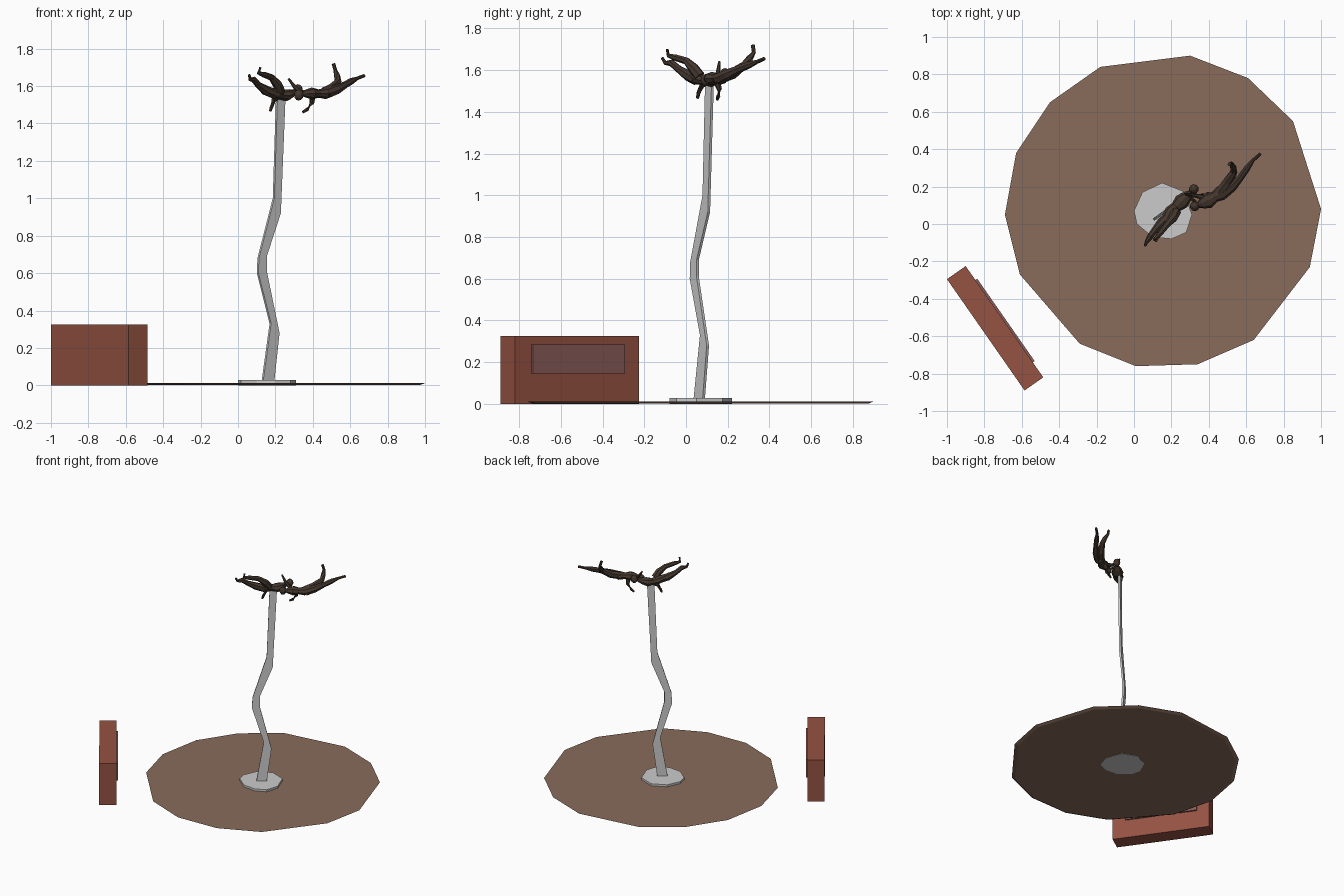
import bpy, bmesh
from math import cos, sin, pi
from mathutils import Vector


def material(name, rgb):
    m = bpy.data.materials.new(name)
    m.diffuse_color = (*rgb, 1)
    return m


EARTH = material("earth", (0.25, 0.15, 0.105))
BRICK = material("brick", (0.30, 0.085, 0.055))
PLATE = material("plate", (0.25, 0.11, 0.10))
BRONZE = material("bronze", (0.06, 0.04, 0.028))


def finish(bm, name, mat=None):
    bmesh.ops.recalc_face_normals(bm, faces=bm.faces)
    me = bpy.data.meshes.new(name)
    bm.to_mesh(me)
    bm.free()
    ob = bpy.data.objects.new(name, me)
    bpy.context.collection.objects.link(ob)
    if mat:
        me.materials.append(mat)
    return ob


def loft(bm, rings):
    """Skin a list of equal-length point rings and cap both ends."""
    vs = [[bm.verts.new(p) for p in r] for r in rings]
    n = len(vs[0])
    for a, b in zip(vs, vs[1:]):
        for i in range(n):
            j = (i + 1) % n
            bm.faces.new((a[i], a[j], b[j], b[i]))
    bm.faces.new(vs[0][::-1])
    bm.faces.new(vs[-1])


def slab(name, outline, z0, z1, mat=None, low_scale=1.0):
    """Extruded outline; the underside may be drawn in towards its centre."""
    c = sum((Vector(p) for p in outline), Vector((0, 0))) / len(outline)
    low = [c + (Vector(p) - c) * low_scale for p in outline]
    bm = bmesh.new()
    loft(bm, [[(p[0], p[1], z0) for p in low], [(p[0], p[1], z1) for p in outline]])
    return finish(bm, name, mat)


def limb(bm, path, sides=7, flat=1.0):
    """Tapered tube through (x, y, z, radius) stations."""
    pts = [Vector(p[:3]) for p in path]
    rings = []
    for i, p in enumerate(pts):
        d = (pts[min(i + 1, len(pts) - 1)] - pts[max(i - 1, 0)]).normalized()
        ref = Vector((0, 0, 1)) if abs(d.z) < 0.85 else Vector((1, -1, 0))
        u = d.cross(ref).normalized()
        v = u.cross(d)
        r = path[i][3]
        rings.append([p + u * r * cos(2 * pi * k / sides) + v * r * flat * sin(2 * pi * k / sides)
                      for k in range(sides)])
    loft(bm, rings)


def figure(name, torso, head, limbs):
    bm = bmesh.new()
    limb(bm, torso, 8, 0.75)
    s = bmesh.ops.create_icosphere(bm, subdivisions=2, radius=0.026)
    for v in s["verts"]:
        v.co = Vector((v.co.x, v.co.y, v.co.z * 1.15)) + Vector(head)
    for path in limbs:
        limb(bm, path)
    return finish(bm, name, BRONZE)


# Round earth ground plate with an uneven rim
slab("ground_disc", [
    (0.30, 0.90), (-0.18, 0.84), (-0.45, 0.65), (-0.63, 0.38), (-0.69, 0.05), (-0.61, -0.27),
    (-0.29, -0.64), (0.01, -0.76), (0.34, -0.75), (0.64, -0.62), (0.94, -0.23), (1.0, 0.08),
    (0.85, 0.55), (0.61, 0.78)], 0.002, 0.012, EARTH, 0.97)

# Metal foot of the post
slab("post_foot", [
    (0.0, 0.07), (0.015, 0.0), (0.10, -0.07), (0.20, -0.08), (0.28, -0.045), (0.31, 0.05),
    (0.265, 0.175), (0.15, 0.22), (0.045, 0.17)], 0.0, 0.028)

# Wavy flat post: left and right edge stations as (x, z)
left = [(0.13, 0.02), (0.173, 0.33), (0.105, 0.60), (0.108, 0.68), (0.19, 1.0), (0.207, 1.54)]
right = [(0.19, 0.02), (0.218, 0.28), (0.15, 0.61), (0.150, 0.69), (0.225, 0.92), (0.25, 1.54)]
side = Vector((-0.6, 0.8, 0)) * 0.007
bm = bmesh.new()
rings = []
for (xl, zl), (xr, zr) in zip(left, right):
    a = Vector((xl, 0.04 + 0.72 * (xl - 0.128), zl))
    b = Vector((xr, 0.04 + 0.72 * (xr - 0.128), zr))
    rings.append([a - side, b - side, b + side, a + side])
loft(bm, rings)
finish(bm, "post")

# Brick block and the blank panel on its inner face
slab("sign_block", [(-1.0, -0.295), (-0.585, -0.89), (-0.485, -0.82), (-0.90, -0.225)], 0.0, 0.325, BRICK)
a, b = Vector((-0.90, -0.225)), Vector((-0.485, -0.82))
out = Vector((0.82, 0.572)) * 0.012
p, q = a.lerp(b, 0.125), a.lerp(b, 0.865)
slab("sign_panel", [p - out, q - out, q + out, p + out], 0.145, 0.285, PLATE)

# Lower flying figure, resting on the post
figure("flying_figure_a",
       [(0.165, 0.025, 1.575, 0.022), (0.20, 0.06, 1.56, 0.040), (0.225, 0.09, 1.55, 0.030),
        (0.255, 0.12, 1.55, 0.042), (0.28, 0.145, 1.56, 0.032), (0.305, 0.17, 1.57, 0.013)],
       (0.32, 0.187, 1.58),
       [[(0.20, 0.05, 1.555, 0.028), (0.15, 0.01, 1.575, 0.027), (0.11, -0.035, 1.605, 0.018),
         (0.085, -0.07, 1.635, 0.017), (0.065, -0.10, 1.635, 0.010), (0.06, -0.115, 1.66, 0.007)],
        [(0.225, 0.065, 1.57, 0.028), (0.21, 0.035, 1.61, 0.026), (0.18, 0.0, 1.645, 0.018),
         (0.14, -0.05, 1.66, 0.016), (0.11, -0.085, 1.67, 0.010), (0.12, -0.09, 1.70, 0.007)],
        [(0.225, 0.11, 1.55, 0.018), (0.19, 0.075, 1.525, 0.013), (0.18, 0.06, 1.49, 0.010),
         (0.172, 0.055, 1.465, 0.007)],
        [(0.275, 0.12, 1.55, 0.016), (0.30, 0.14, 1.57, 0.012), (0.33, 0.12, 1.55, 0.008)]])

# Upper flying figure, reaching towards the first
figure("flying_figure_b",
       [(0.50, 0.185, 1.575, 0.022), (0.465, 0.165, 1.56, 0.040), (0.43, 0.145, 1.56, 0.030),
        (0.395, 0.125, 1.56, 0.043), (0.365, 0.11, 1.56, 0.030), (0.34, 0.10, 1.555, 0.013)],
       (0.325, 0.095, 1.552),
       [[(0.46, 0.17, 1.565, 0.028), (0.50, 0.225, 1.585, 0.027), (0.535, 0.28, 1.625, 0.019),
         (0.53, 0.305, 1.655, 0.017), (0.52, 0.325, 1.685, 0.010), (0.51, 0.32, 1.72, 0.010)],
        [(0.475, 0.16, 1.56, 0.029), (0.525, 0.20, 1.58, 0.027), (0.57, 0.25, 1.605, 0.019),
         (0.605, 0.30, 1.625, 0.018), (0.635, 0.34, 1.64, 0.010), (0.675, 0.375, 1.655, 0.009)],
        [(0.40, 0.145, 1.55, 0.018), (0.395, 0.16, 1.51, 0.013), (0.37, 0.155, 1.475, 0.010),
         (0.345, 0.15, 1.46, 0.007)],
        [(0.375, 0.14, 1.56, 0.017), (0.335, 0.15, 1.57, 0.012), (0.30, 0.155, 1.60, 0.010),
         (0.27, 0.16, 1.64, 0.006)]])
